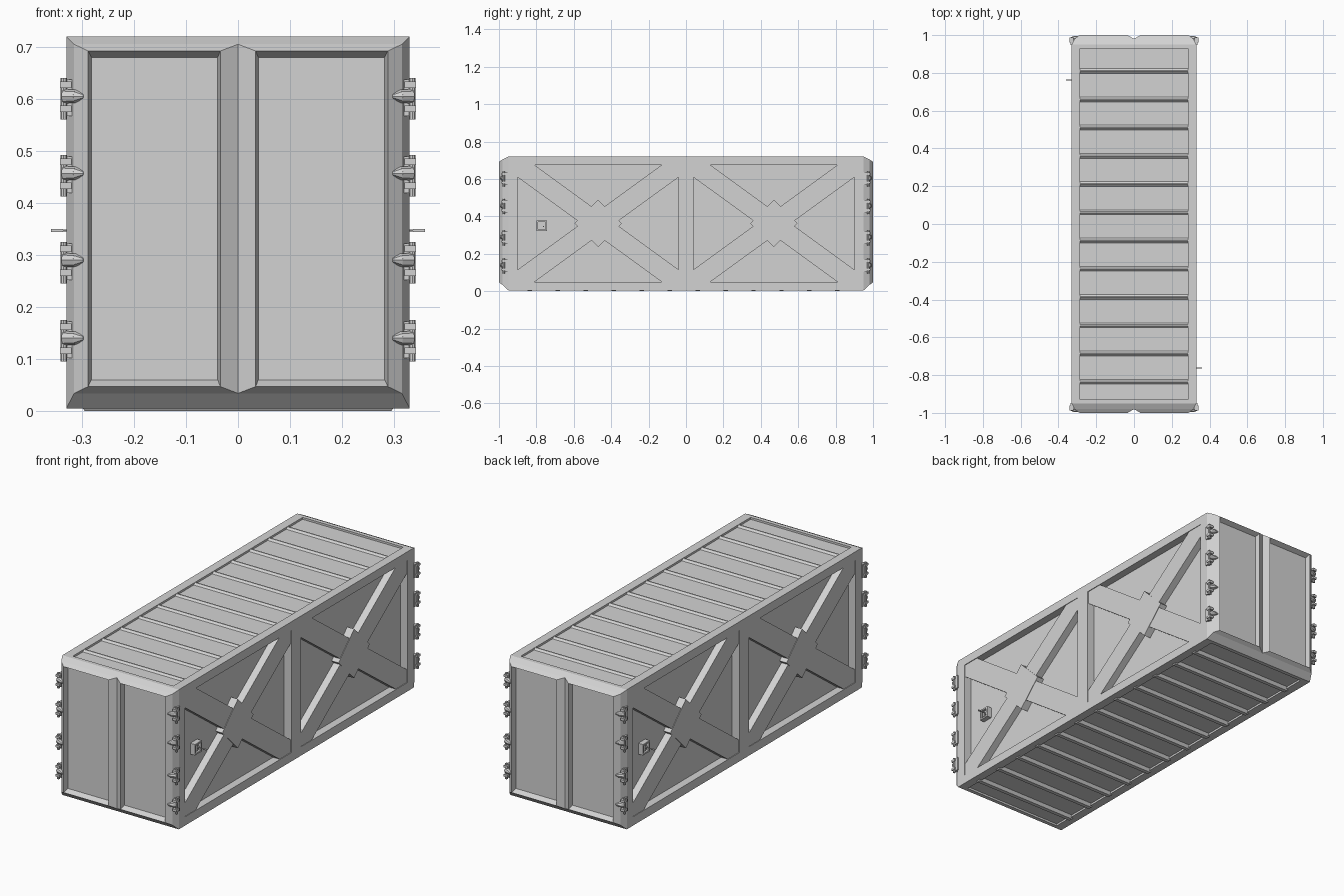
import bpy, bmesh, math
from mathutils import Vector as V, Matrix as M

if "Cube" in bpy.data.objects:
    bpy.data.objects.remove(bpy.data.objects["Cube"])

grey = bpy.data.materials.new("painted_grey_steel")
grey.diffuse_color = (0.65, 0.65, 0.65, 1)
grey.use_nodes = True
grey.node_tree.nodes["Principled BSDF"].inputs["Base Color"].default_value = grey.diffuse_color


def box(bm, x0, x1, y0, y1, z0, z1, rot=0.0):
    """Box from limits, optionally turned about its own x axis."""
    c = V(((x0 + x1) / 2, (y0 + y1) / 2, (z0 + z1) / 2))
    mat = M.Translation(c) @ M.Rotation(rot, 4, 'X') @ M.Diagonal((x1 - x0, y1 - y0, z1 - z0, 1))
    bmesh.ops.create_cube(bm, size=1, matrix=mat)


def rod(bm, a, b, r1, r2, n=8):
    """Cone or cylinder between two points."""
    a, b = V(a), V(b)
    d = b - a
    mat = M.Translation((a + b) / 2) @ d.to_track_quat('Z', 'Y').to_matrix().to_4x4()
    bmesh.ops.create_cone(bm, cap_ends=True, segments=n, radius1=r1, radius2=r2,
                          depth=d.length, matrix=mat)


def rib(bm, c, along, across, half, w, h, flat=0.0):
    """Pressed ridge with sloped ends, rising along the cross product."""
    c, u, v = V(c), V(along), V(across)
    n = u.cross(v)
    base = [c + u * half * a + v * w * b for a, b in ((-1, -1), (1, -1), (1, 1), (-1, 1))]
    top = [c + u * (half - h * .7) * a + v * flat * b + n * h
           for a, b in ((-1, -1), (1, -1), (1, 1), (-1, 1))]
    p = [bm.verts.new(q) for q in base + top]
    bm.faces.new(p[4:])
    bm.faces.new(p[3::-1])
    for i in range(4):
        j = (i + 1) % 4
        bm.faces.new((p[i], p[j], p[j + 4], p[i + 4]))


def rings(bm, levels):
    """Nested rectangles (x0, x1, z0, z1, y) joined by strips and closed by a panel."""
    prev = None
    for x0, x1, z0, z1, y in levels:
        cur = [bm.verts.new(q) for q in ((x0, y, z0), (x1, y, z0), (x1, y, z1), (x0, y, z1))]
        if prev:
            for i in range(4):
                j = (i + 1) % 4
                bm.faces.new((prev[i], prev[j], cur[j], cur[i]))
        prev = cur
    bm.faces.new(prev)


def finish(name, bm, both=True, recalc=True):
    """Make the object; 'both' adds a copy turned half round for the opposite side."""
    if recalc:
        bmesh.ops.recalc_face_normals(bm, faces=bm.faces)
    if both:
        d = bmesh.ops.duplicate(bm, geom=bm.verts[:] + bm.edges[:] + bm.faces[:])
        bmesh.ops.rotate(bm, verts=[g for g in d["geom"] if isinstance(g, bmesh.types.BMVert)],
                         cent=(0, 0, 0), matrix=M.Rotation(math.pi, 3, 'Z'))
    me = bpy.data.meshes.new(name)
    bm.to_mesh(me)
    bm.free()
    me.materials.append(grey)
    ob = bpy.data.objects.new(name, me)
    bpy.context.collection.objects.link(ob)


# Inner shell: side panels, roof and floor sheets
bm = bmesh.new()
box(bm, -.29, .29, -.945, .945, .015, .71)
finish("shell", bm, both=False)

# Side frame rails and posts
bm = bmesh.new()
box(bm, .285, .33, -.95, .95, .675, .72)
box(bm, .285, .33, -.95, .95, .005, .05)
for y0, y1 in ((-.95, -.9), (-.04, .04), (.9, .95)):
    box(bm, .285, .33, y0, y1, .05, .675)
finish("side_frame", bm)

# End rails of the roof and floor
bm = bmesh.new()
box(bm, -.285, .285, -.95, -.93, .675, .72)
box(bm, -.285, .285, -.95, -.93, .005, .05)
finish("end_rail", bm)

# Diagonal cross braces with a square centre clasp in each bay
bm = bmesh.new()
ang = math.atan2(.625, .86)
for cy in (-.47, .47):
    for s, x in ((1, .327), (-1, .3265)):
        box(bm, .285, x, cy - .531, cy + .531, .3625 - .053, .3625 + .053, s * ang)
    box(bm, .285, .329, cy - .089, cy + .089, .3625 - .089, .3625 + .089, math.pi / 4)
finish("cross_brace", bm)

# Pressed ribs on the side panels
bm = bmesh.new()
for k in range(6):
    for s in (-1, 1):
        rib(bm, (.29, s * (.08 + .155 * k), .3625), (0, 0, -1), (0, -1, 0), .312, .021, .019, .002)
for f in bm.faces:
    f.normal_update()
finish("side_rib", bm)

# Ribs across the roof and the underside
bm = bmesh.new()
for k in range(12):
    y = -.835 + .1495 * k
    rib(bm, (0, y, .71), (1, 0, 0), (0, 1, 0), .298, .013, .009, .003)
    rib(bm, (0, y, .015), (1, 0, 0), (0, -1, 0), .305, .02, .015, .01)
finish("roof_and_floor_rib", bm, both=False)

# End doors: tapered surround, then two leaves with bevelled rim and sunk panel
bm = bmesh.new()
for s in (-1, 1):
    def lv(a, b, z0, z1, y):
        return (min(s * a, s * b), max(s * a, s * b), z0, z1, y)
    rings(bm, [lv(0, .315, .034, .705, -.98), lv(.034, .288, .047, .692, -1.0),
               lv(.039, .282, .06, .68, -.974)])
outer = [(-.33, .005), (.33, .005), (.33, .72), (-.33, .72)]
inner = [(-.315, .034), (.315, .034), (.315, .705), (-.315, .705)]
o = [bm.verts.new((x, -.95, z)) for x, z in outer]
i_ = [bm.verts.new((x, -.98, z)) for x, z in inner]
for a in range(4):
    b = (a + 1) % 4
    bm.faces.new((o[a], o[b], i_[b], i_[a]))
finish("end_door", bm, recalc=False)

# Vertical ribs on the doors
bm = bmesh.new()
for x in (-.2365, -.084, .084, .2365):
    rib(bm, (x, -.974, .37), (0, 0, -1), (-1, 0, 0), .312, .018, .018, .001)
finish("door_rib", bm)

# Hinges: bullet-shaped arm round the corner, pin and side plates
bm = bmesh.new()
for s in (-1, 1):
    for z in (.14, .29, .457, .605):
        rod(bm, (s * .334, -.974, z), (s * .312, -.984, z), .014, .0125)
        rod(bm, (s * .312, -.984, z), (s * .296, -.992, z), .0125, .004)
        rod(bm, (s * .335, -.974, z - .045), (s * .335, -.974, z + .035), .006, .006)
        xs = sorted((s * .32, s * .342))
        box(bm, *xs, -.987, -.962, z - .03, z - .018)
        box(bm, *xs, -.987, -.962, z + .016, z + .028)
        xs = sorted((s * .315, s * .336))
        box(bm, *xs, -.972, -.948, z - .038, z + .032)
finish("hinge", bm)

# Small lock box on the side with a projecting lever
bm = bmesh.new()
for y in (-.80, -.752):
    box(bm, .285, .316, y, y + .008, .322, .378)
for z in (.322, .370):
    box(bm, .285, .316, -.80, -.744, z, z + .008)
box(bm, .285, .304, -.793, -.751, .328, .372)
box(bm, .30, .312, -.785, -.775, .335, .365)
box(bm, .30, .312, -.768, -.756, .343, .351)
rod(bm, (.30, -.762, .347), (.338, -.762, .347), .002, .002, 6)
box(bm, .336, .359, -.765, -.759, .344, .350)
finish("lock_box", bm)
